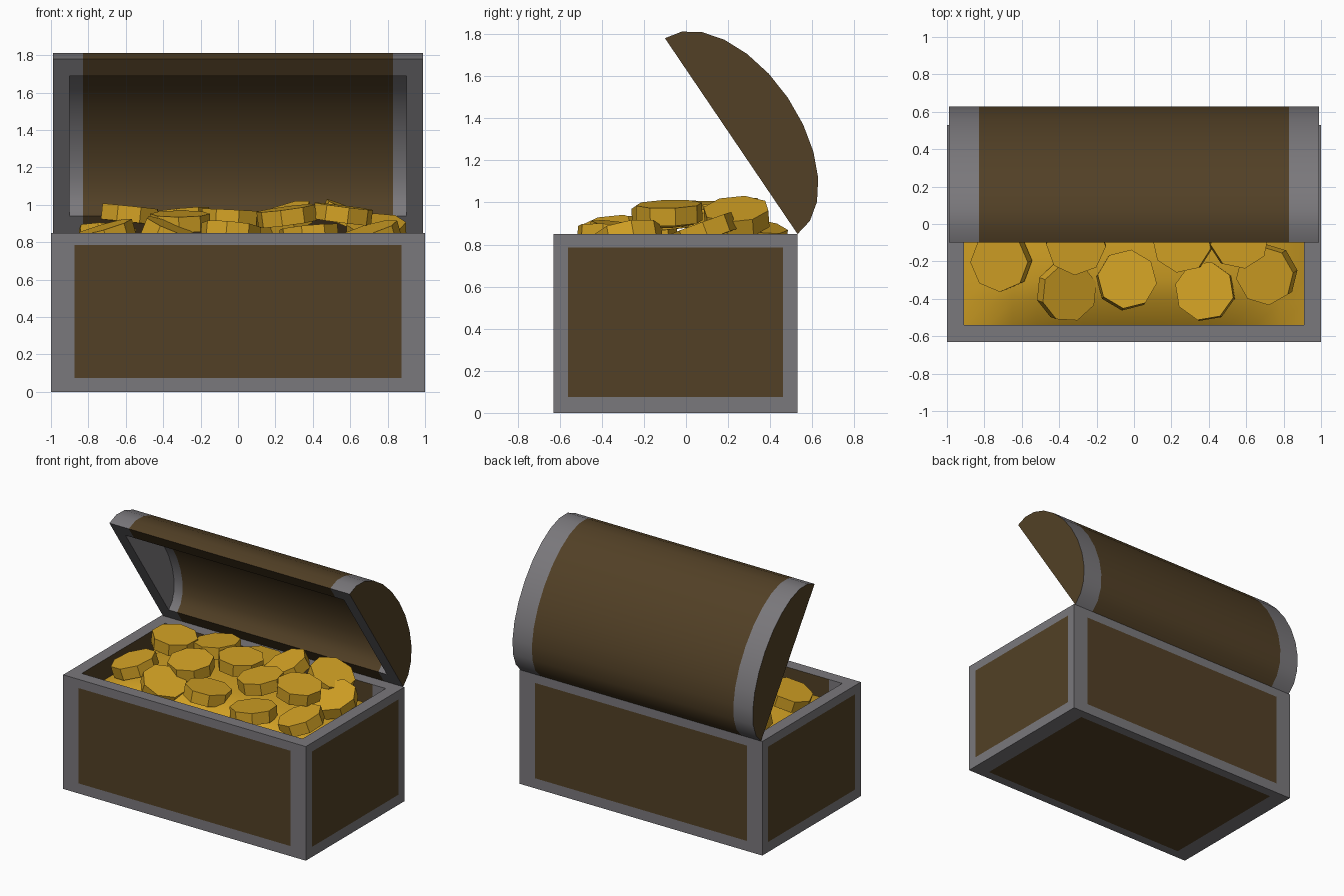
import bpy, bmesh, math
from mathutils import Vector, Euler

if "Cube" in bpy.data.objects:
    bpy.data.objects.remove(bpy.data.objects["Cube"])


def material(name, rgb):
    m = bpy.data.materials.new(name)
    m.diffuse_color = (*rgb, 1)
    m.use_nodes = True
    m.node_tree.nodes["Principled BSDF"].inputs["Base Color"].default_value = m.diffuse_color
    return m


WOOD = material("dark wood", (0.084, 0.051, 0.019))
IRON = material("grey iron", (0.195, 0.188, 0.200))
GOLD = material("gold", (0.65, 0.36, 0.018))


def add_object(name, bm, mats, smooth=False):
    bmesh.ops.recalc_face_normals(bm, faces=bm.faces)
    me = bpy.data.meshes.new(name)
    bm.to_mesh(me)
    bm.free()
    for m in mats:
        me.materials.append(m)
    ob = bpy.data.objects.new(name, me)
    bpy.context.collection.objects.link(ob)
    if smooth:
        bpy.ops.object.select_all(action='DESELECT')
        ob.select_set(True)
        bpy.context.view_layer.objects.active = ob
        bpy.ops.object.shade_smooth_by_angle(angle=math.radians(40))
    return ob


# ---- chest body: box cut into panels, with a sunken cavity ----
Y0, Y1, TOP = -0.63, 0.53, 0.85
CX, CY0, CY1 = 0.91, -0.54, 0.44          # cavity limits
bm = bmesh.new()
bmesh.ops.create_cube(bm, size=1)
for v in bm.verts:
    v.co = (v.co.x * 2, (Y0 + Y1) / 2 + v.co.y * (Y1 - Y0), (v.co.z + 0.5) * TOP)
cuts = {0: (-CX, -0.875, -0.8, 0.8, 0.875, CX), 1: (-0.56, CY0, CY1, 0.46), 2: (0.075, 0.785)}
for axis, values in cuts.items():
    n = Vector((0, 0, 0))
    n[axis] = 1
    for d in values:
        bmesh.ops.bisect_plane(bm, geom=bm.verts[:] + bm.edges[:] + bm.faces[:],
                               plane_co=n * d, plane_no=n)


def over_cavity(c):
    return abs(c.x) < CX and CY0 < c.y < CY1


lid_cells = [f for f in bm.faces
             if f.calc_center_median().z > TOP - 0.001 and over_cavity(f.calc_center_median())]
ret = bmesh.ops.extrude_face_region(bm, geom=lid_cells)
bmesh.ops.translate(bm, vec=(0, 0, -0.76),
                    verts=[g for g in ret["geom"] if isinstance(g, bmesh.types.BMVert)])
left = [f for f in lid_cells if f.is_valid]
if left:
    bmesh.ops.delete(bm, geom=left, context='FACES_ONLY')
bm.normal_update()
for f in bm.faces:
    c = f.calc_center_median()
    in_x, in_y, in_z = abs(c.x) < 0.875, -0.56 < c.y < 0.46, 0.075 < c.z < 0.785
    if c.z > TOP - 0.001:
        wood = False
    elif c.z < 0.001:
        wood = in_x and in_y
    elif abs(c.x) > 0.999:
        wood = in_y and in_z
    elif c.y < Y0 + 0.001 or c.y > Y1 - 0.001:
        wood = in_x and in_z
    else:                                  # cavity walls, iron near the corners
        wood = abs(c.x) < 0.8 or abs(f.normal.x) > 0.9
    f.material_index = 0 if wood else 1
add_object("chest_body", bm, (WOOD, IRON))

# ---- open lid: hollow half-ellipse shell leaning back from the hinge ----
HINGE, FRONT = Vector((0, 0.53, 0.85)), Vector((0, -0.10, 1.78))
mid, along = (HINGE + FRONT) / 2, (FRONT - HINGE).normalized()
out = Vector((0, along.z, -along.y))
SEG = 12
bm = bmesh.new()


def ring(x, a, b):
    pts = []
    for i in range(SEG + 1):
        t = math.pi * i / SEG
        p = mid - along * a * math.cos(t) + out * b * math.sin(t)
        pts.append(bm.verts.new((x, p.y, p.z)))
    return pts


outer = [ring(x, 0.562, 0.325) for x in (-0.99, -0.83, 0.83, 0.99)]
inner = [ring(x, 0.452, 0.235) for x in (-0.90, -0.83, 0.83, 0.90)]


def face(verts, iron):
    bm.faces.new(verts).material_index = 1 if iron else 0


for k in range(3):
    iron = k != 1
    for r in (outer, inner):               # curved skins
        for i in range(SEG):
            face((r[k][i], r[k + 1][i], r[k + 1][i + 1], r[k][i + 1]), iron)
    for e in (0, -1):                      # hinge and front rims
        face((outer[k][e], outer[k + 1][e], inner[k + 1][e], inner[k][e]), iron)
for k in (0, -1):                          # end rims and end caps
    face((outer[k][0], outer[k][-1], inner[k][-1], inner[k][0]), True)
    face(outer[k], False)
    face(inner[k], True)
add_object("lid", bm, (WOOD, IRON), smooth=True)

# ---- gently domed heap of gold filling the cavity ----
bm = bmesh.new()
bmesh.ops.create_grid(bm, x_segments=14, y_segments=8, size=1)
for v in bm.verts:
    u, w = v.co.x, v.co.y
    h = 0.70 + 0.14 * (1 - u ** 4) * (1 - w ** 4)
    v.co = (u * CX, (CY0 + CY1) / 2 + w * (CY1 - CY0) / 2, h)
add_object("gold_heap", bm, (GOLD,), smooth=True)

# ---- coins: x, y, z of centre, tilt about x, tilt about y ----
COINS = [
    (-0.71, -0.20, 0.84, 0.10, -0.28), (-0.58, 0.08, 0.95, 0.03, 0.10),
    (-0.31, -0.11, 0.91, 0.08, -0.08), (-0.36, -0.36, 0.84, 0.40, 0.05),
    (-0.31, 0.20, 0.93, -0.10, 0.05), (-0.04, 0.09, 0.93, 0.05, 0.00),
    (-0.04, -0.30, 0.85, 0.15, 0.05), (0.25, 0.22, 0.92, -0.40, 0.15),
    (0.26, -0.10, 0.94, -0.08, 0.12), (0.56, -0.08, 0.95, -0.05, -0.12),
    (0.38, -0.36, 0.84, 0.10, 0.05), (0.71, -0.27, 0.83, 0.12, 0.30),
    (0.60, 0.24, 0.93, -0.40, -0.05), (0.74, 0.08, 0.86, 0.05, 0.35),
    (-0.70, 0.26, 0.83, -0.15, -0.15), (0.00, 0.32, 0.85, -0.25, 0.05),
]
for n, (x, y, z, rx, ry) in enumerate(COINS):
    bm = bmesh.new()
    bmesh.ops.create_cone(bm, cap_ends=True, segments=8, radius1=0.16, radius2=0.16, depth=0.085)
    ob = add_object(f"coin_{n + 1}", bm, (GOLD,))
    ob.location = (x, y, z)
    ob.rotation_euler = Euler((rx, ry, n * 0.37))
